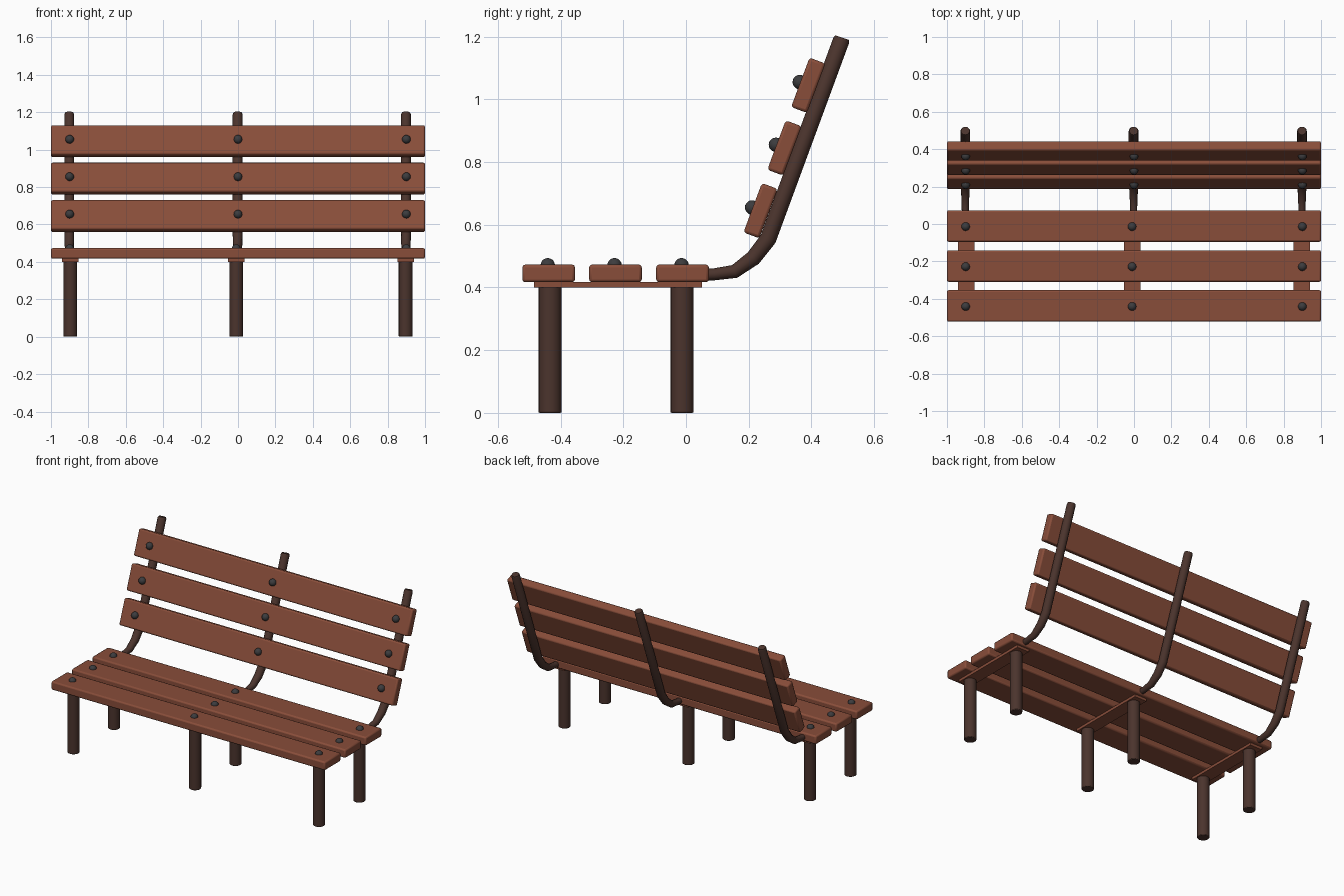
import bpy, math
from mathutils import Vector

if "Cube" in bpy.data.objects:
    bpy.data.objects.remove(bpy.data.objects["Cube"])


def material(name, rgb):
    m = bpy.data.materials.new(name)
    m.diffuse_color = (*rgb, 1)
    m.use_nodes = True
    m.node_tree.nodes["Principled BSDF"].inputs["Base Color"].default_value = m.diffuse_color
    return m


WOOD = material("red_wood", (0.25, 0.075, 0.042))
IRON = material("brown_iron", (0.07, 0.034, 0.026))
BOLT = material("bolt_grey", (0.045, 0.045, 0.048))
TILT = math.radians(-20.5)


def finish(ob, name, mat, bevel=0):
    ob.name = name
    ob.data.materials.clear()
    ob.data.materials.append(mat)
    if bevel:
        b = ob.modifiers.new("soft_edges", 'BEVEL')
        b.width, b.segments = bevel, 2
        b.limit_method = 'ANGLE'
    bpy.ops.object.shade_smooth_by_angle(angle=math.radians(35))
    return ob


def box(name, loc, size, mat, tilt=0, bevel=0):
    bpy.ops.mesh.primitive_cube_add(size=1, location=loc, rotation=(tilt, 0, 0))
    ob = bpy.context.object
    ob.scale = size
    bpy.ops.object.transform_apply(location=False, rotation=False, scale=True)
    return finish(ob, name, mat, bevel)


def bolt(name, loc):
    bpy.ops.mesh.primitive_uv_sphere_add(segments=16, ring_count=10, radius=0.023, location=loc)
    return finish(bpy.context.object, name, BOLT)


def leg(name, x, y):
    bpy.ops.mesh.primitive_cylinder_add(vertices=16, radius=0.037, depth=0.405, location=(x, y, 0.2025))
    return finish(bpy.context.object, name, IRON, 0.004)


def back_rail(x):
    # bent tube, thinner where it meets the seat
    path = [(0.03, 0.440, 0.7), (0.09, 0.442, 0.72), (0.155, 0.451, 0.82), (0.215, 0.494, 0.95),
            (0.262, 0.555, 1), (0.495, 1.188, 1), (0.498, 1.197, 0.85)]
    cu = bpy.data.curves.new("back_rail", 'CURVE')
    cu.dimensions = '3D'
    cu.bevel_depth, cu.bevel_resolution = 0.0265, 4
    cu.use_fill_caps = True
    sp = cu.splines.new('POLY')
    sp.points.add(len(path) - 1)
    for p, (y, z, r) in zip(sp.points, path):
        p.co, p.radius = (x, y, z, 1), r
    ob = bpy.data.objects.new("back_rail", cu)
    bpy.context.collection.objects.link(ob)
    bpy.ops.object.select_all(action='DESELECT')
    ob.select_set(True)
    bpy.context.view_layer.objects.active = ob
    bpy.ops.object.convert(target='MESH')
    finish(bpy.context.object, "back_rail", IRON)


# seat planks with bolts
for y in (-0.438, -0.225, -0.011):
    box("seat_plank", (0, y, 0.445), (2, 0.168, 0.056), WOOD, bevel=0.009)
    for x in (-0.9, -0.01, 0.9):
        bolt("seat_bolt", (x, y - 0.003, 0.471))

# tilted back planks with bolts on the front face
normal = Vector((0, -math.cos(TILT), -math.sin(TILT)))
for y, z in ((0.238, 0.645), (0.314, 0.845), (0.390, 1.045)):
    box("back_plank", (0, y, z), (2, 0.054, 0.168), WOOD, TILT, 0.009)
    for x in (-0.9, 0, 0.9):
        bolt("back_bolt", Vector((x, y, z)) + normal * 0.029)

# cross bars, legs and back rails
for x, rail_x in ((-0.897, -0.902), (-0.009, -0.002), (0.896, 0.898)):
    box("cross_bar", (x, -0.217, 0.409), (0.088, 0.536, 0.018), WOOD)
    leg("front_leg", x, -0.434)
    leg("back_leg", x, -0.013)
    back_rail(rail_x)
